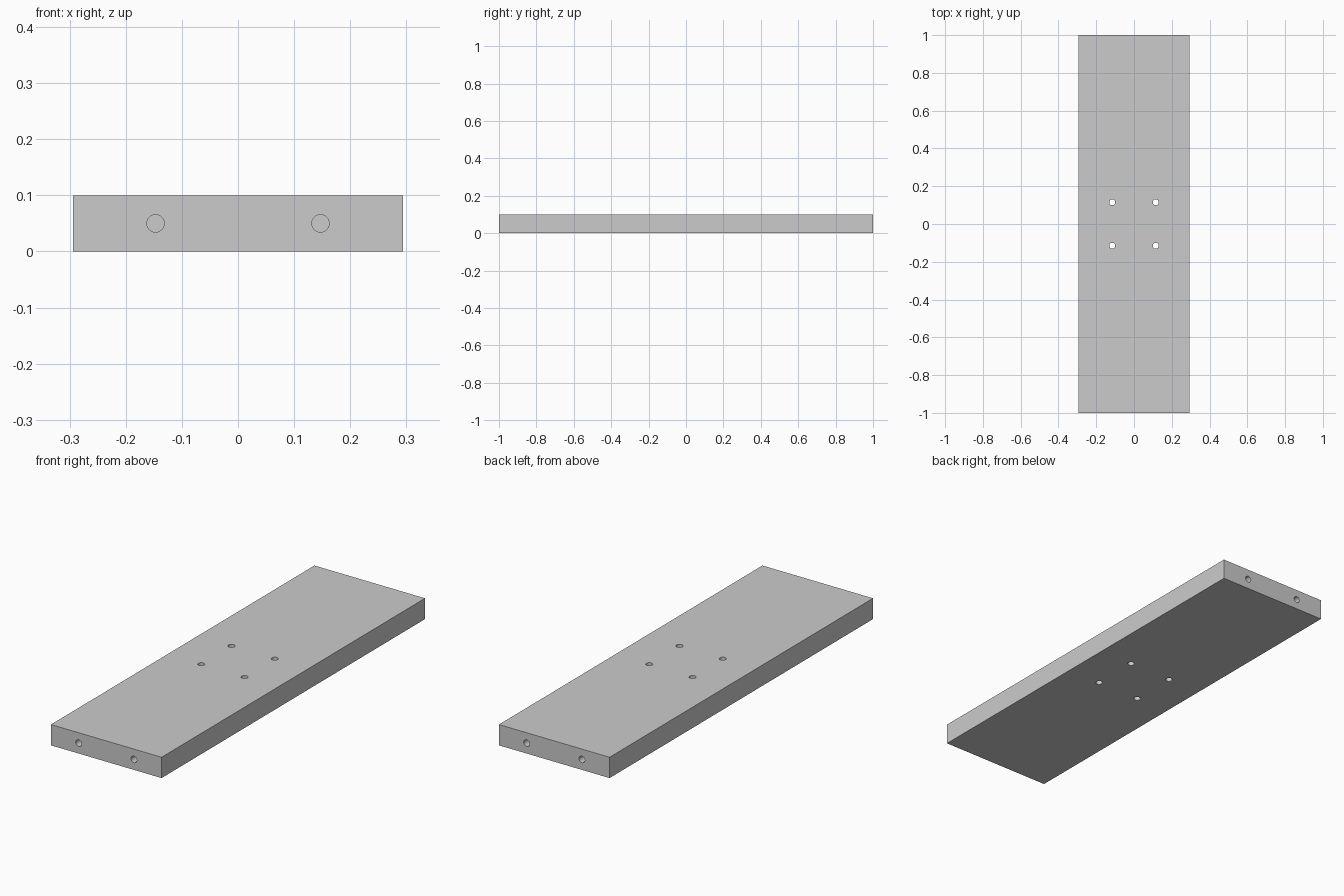
import bpy
from math import pi

if "Cube" in bpy.data.objects:
    bpy.data.objects.remove(bpy.data.objects["Cube"])

W, L, T = 0.588, 2.0, 0.1      # plate width, length, thickness
R = 0.0155                     # hole radius
DEPTH = 0.15                   # blind end-hole depth

# Flat plate
bpy.ops.mesh.primitive_cube_add(size=1, location=(0, 0, T / 2))
plate = bpy.context.object
plate.name = "mounting_plate"
plate.scale = (W, L, T)
bpy.ops.object.transform_apply(location=True, rotation=False, scale=True)

drills = []


def drill(loc, depth, rot=(0, 0, 0)):
    bpy.ops.mesh.primitive_cylinder_add(vertices=48, radius=R, depth=depth,
                                        location=loc, rotation=rot)
    drills.append(bpy.context.object)


for sx in (-1, 1):
    for sy in (-1, 1):
        # Through holes in the middle of the plate
        drill((sx * 0.115, sy * 0.115, T / 2), T * 2)
        # Blind holes in both end faces
        drill((sx * 0.147, sy * L / 2, T / 2), DEPTH * 2, (pi / 2, 0, 0))

# Merge the drills into one cutter
bpy.ops.object.select_all(action='DESELECT')
for d in drills:
    d.select_set(True)
bpy.context.view_layer.objects.active = drills[0]
bpy.ops.object.join()
cutter = bpy.context.object
cutter.name = "hole_cutter"
cutter.hide_render = True

# Cut the holes, then discard the cutter
mod = plate.modifiers.new("holes", 'BOOLEAN')
mod.operation = 'DIFFERENCE'
mod.solver = 'EXACT'
mod.object = cutter
bpy.ops.object.select_all(action='DESELECT')
plate.select_set(True)
bpy.context.view_layer.objects.active = plate
bpy.ops.object.modifier_apply(modifier=mod.name)
bpy.data.objects.remove(cutter, do_unlink=True)
bpy.ops.object.shade_smooth_by_angle()
